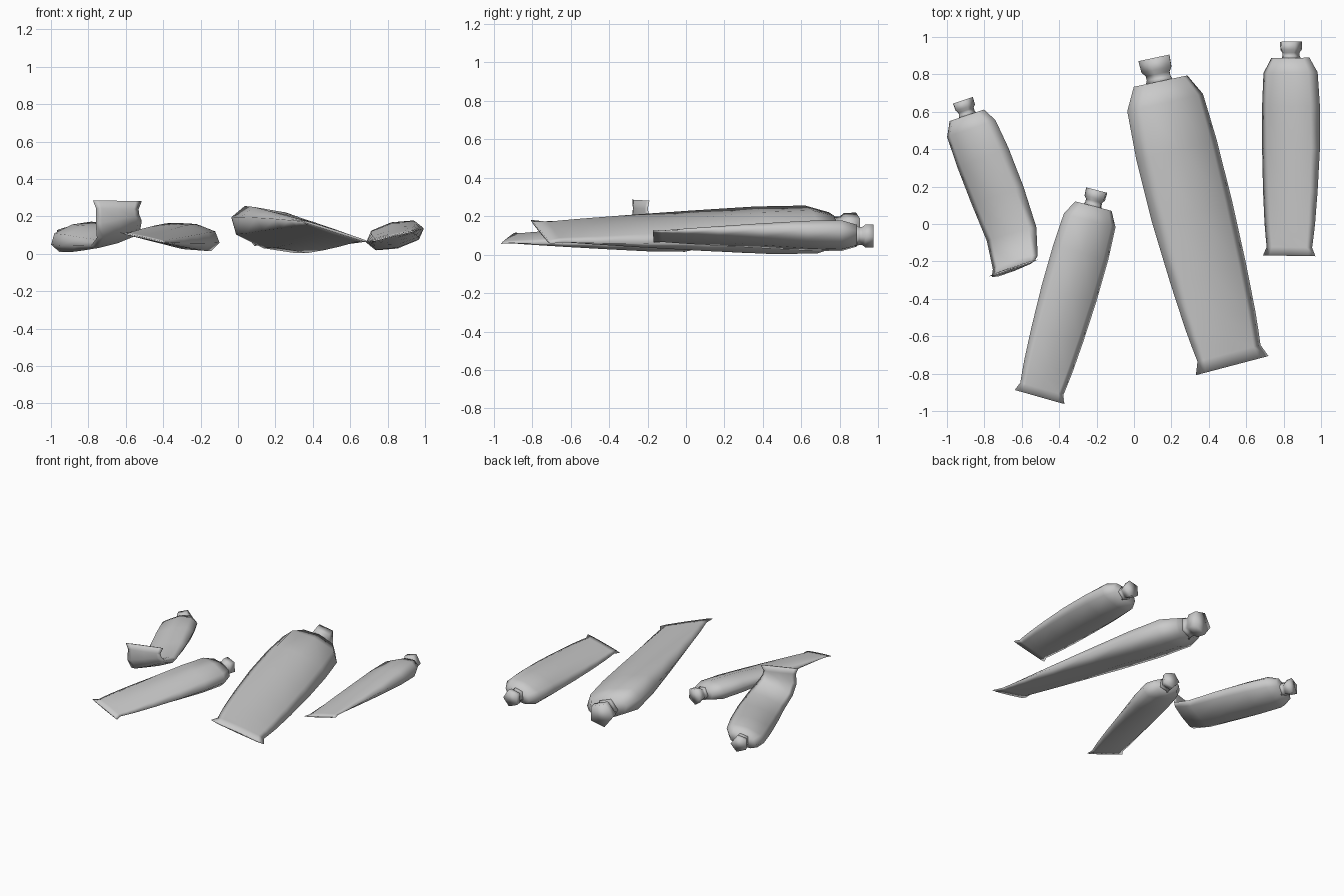
import bpy, bmesh
from math import cos, sin, pi, copysign
from mathutils import Vector

cube = bpy.data.objects.get("Cube")
if cube:
    bpy.data.objects.remove(cube)

gray = bpy.data.materials.new("plain_gray")
gray.use_nodes = True
gray.diffuse_color = (0.59, 0.59, 0.59, 1)
gray.node_tree.nodes["Principled BSDF"].inputs["Base Color"].default_value = gray.diffuse_color

# Stations: fraction of tube length, half width, half thickness
BODY = [(0.076, 0.105, 0.052), (0.145, 0.149, 0.072), (0.3, 0.159, 0.067),
        (0.5, 0.159, 0.05), (0.7, 0.15, 0.033), (0.85, 0.139, 0.02),
        (0.91, 0.132, 0.015), (0.96, 0.125, 0.01), (1.0, 0.144, 0.005)]
CAP = [(0.0, 0.064, 0.064), (0.038, 0.062, 0.062), (0.052, 0.049, 0.049),
       (0.066, 0.049, 0.049), (0.082, 0.058, 0.058)]


def along(path, t):
    """Point at a fraction of a polyline's length."""
    lengths = [(b - a).length for a, b in zip(path, path[1:])]
    left = t * sum(lengths)
    for a, b, size in zip(path, path[1:], lengths):
        if left <= size or b is path[-1]:
            return a.lerp(b, left / size)
        left -= size


def loft(name, path, side, scale, stations, sides, power):
    """Skin smooth-shaded rings of a rounded polygon along the path."""
    bm = bmesh.new()
    rings = []
    for t, w, h in stations:
        centre = along(path, t)
        tangent = (along(path, min(t + 0.03, 1)) - along(path, max(t - 0.03, 0))).normalized()
        across = (side - tangent * side.dot(tangent)).normalized()
        up = across.cross(tangent)
        ring = []
        for k in range(sides):
            a = 2 * pi * k / sides + pi / 2
            x = copysign(abs(cos(a)) ** power, cos(a)) * w * scale
            z = copysign(abs(sin(a)) ** power, sin(a)) * h * scale
            ring.append(bm.verts.new(centre + across * x + up * z))
        rings.append(ring)
    for r, s in zip(rings, rings[1:]):
        for k in range(sides):
            n = (k + 1) % sides
            bm.faces.new((r[k], r[n], s[n], s[k]))
    bm.faces.new(rings[0])
    bm.faces.new(rings[-1])
    bmesh.ops.recalc_face_normals(bm, faces=bm.faces)
    mesh = bpy.data.meshes.new(name)
    bm.to_mesh(mesh)
    bm.free()
    mesh.materials.append(gray)
    mesh.shade_smooth()
    bpy.context.collection.objects.link(bpy.data.objects.new(name, mesh))


# Each tube: name, scale, direction across the crimp, path from cap to crimp
TUBES = [
    ("large_tube", 1.46, (0.39, 0.09, -0.125),
     [(0.115, 0.89, 0.13), (0.165, 0.655, 0.13), (0.265, 0.24, 0.125),
      (0.525, -0.757, 0.118)]),
    ("right_tube", 1.0, (0.28, 0, 0.068),
     [(0.835, 0.975, 0.098), (0.841, 0.5, 0.098), (0.83, -0.17, 0.095)]),
    ("middle_tube", 0.98, (0.27, -0.08, -0.06),
     [(-0.195, 0.18, 0.09), (-0.25, -0.03, 0.09), (-0.505, -0.925, 0.085)]),
    ("bent_tube", 0.96, (0.25, 0.09, 0.08),
     [(-0.92, 0.66, 0.09), (-0.865, 0.495, 0.09), (-0.765, 0.25, 0.087),
      (-0.655, -0.05, 0.085), (-0.633, -0.2, 0.12), (-0.645, -0.24, 0.19),
      (-0.645, -0.235, 0.283)]),
]
for name, scale, side, points in TUBES:
    path = [Vector(p) for p in points]
    side = Vector(side)
    loft(name + "_body", path, side, scale, BODY, 8, 0.8)
    loft(name + "_cap", path, side, scale, CAP, 5, 1.0)
